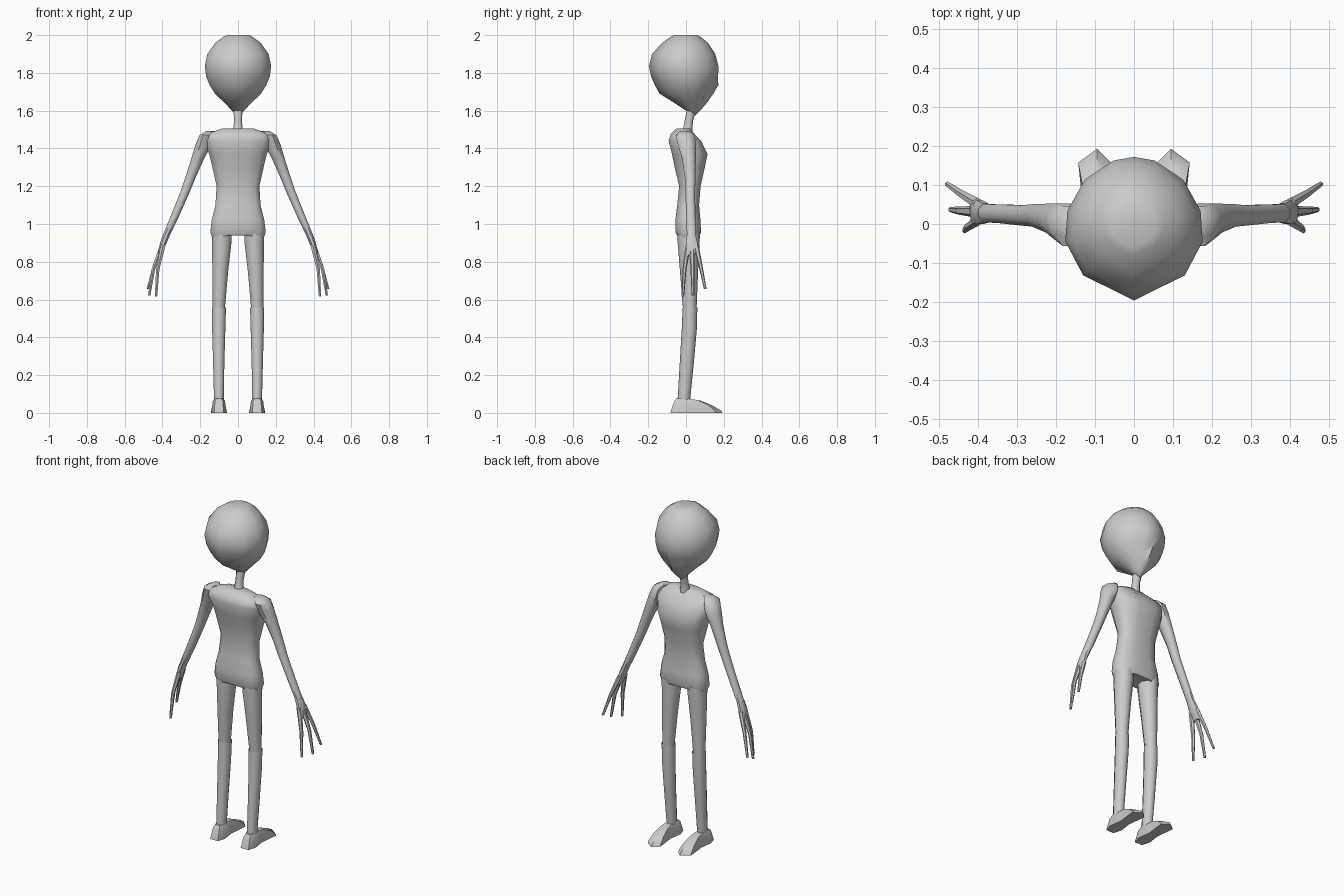
import bpy, bmesh, math
from mathutils import Vector

grey = bpy.data.materials.new("soft grey")
grey.diffuse_color = (0.6, 0.6, 0.6, 1)


def circle(n, power=1.0):
    # unit outline; power below 1 gives a boxier section
    out = []
    for k in range(n):
        a = 2 * math.pi * (k + 0.5) / n
        c, s = math.cos(a), math.sin(a)
        out.append((math.copysign(abs(c) ** power, c), math.copysign(abs(s) ** power, s)))
    return out


def loft(name, rings, outline, tweak=None, angle=50):
    # rings: (centre x, centre y, z, half width x, half depth y)
    bm = bmesh.new()
    loops = []
    for cx, cy, z, rx, ry in rings:
        loops.append([bm.verts.new((cx + rx * u, cy + ry * v, z)) for u, v in outline])
    n = len(outline)
    for a, b in zip(loops, loops[1:]):
        for i in range(n):
            j = (i + 1) % n
            bm.faces.new((a[i], a[j], b[j], b[i]))
    for loop in (loops[0], loops[-1]):
        c = bm.verts.new(sum((v.co for v in loop), Vector()) / n)
        for i in range(n):
            bm.faces.new((loop[i], loop[(i + 1) % n], c))
    if tweak:
        for v in bm.verts:
            tweak(v.co)
    bmesh.ops.recalc_face_normals(bm, faces=bm.faces)
    me = bpy.data.meshes.new(name)
    bm.to_mesh(me)
    bm.free()
    ob = bpy.data.objects.new(name, me)
    bpy.context.collection.objects.link(ob)
    me.materials.append(grey)
    bpy.ops.object.select_all(action='DESELECT')
    ob.select_set(True)
    bpy.context.view_layer.objects.active = ob
    bpy.ops.object.shade_smooth_by_angle(angle=math.radians(angle))
    return ob


def pair(name, rings, outline, tweak=None, angle=50):
    # right-hand part mirrored to the other side
    ob = loft(name, rings, outline, tweak, angle)
    ob.modifiers.new("mirror", 'MIRROR')
    return ob


# Head: skull outline with a pointed back, a tapering chin and sunken eyes
half = [(0, -1), (.74, -.65), (1, -.18), (.97, .25), (.72, .68), (.3, .95)]
skull = half + [(0, 1)] + [(-x, y) for x, y in half[:0:-1]]
profile = [(1.575, .008, .03, .05), (1.60, .032, .0, .075), (1.64, .07, -.06, .11),
           (1.69, .122, -.14, .145), (1.735, .15, -.165, .165), (1.78, .168, -.185, .17),
           (1.835, .176, -.196, .172), (1.90, .162, -.18, .155), (1.96, .12, -.125, .115),
           (1.992, .075, -.08, .075), (2.0, .06, -.06, .06)]


def face(co):
    if co.y > .06 and 1.68 < co.z < 1.76:
        if .02 < abs(co.x) < .07:
            co.y -= .03
        elif abs(co.x) < .02 and co.z > 1.72:
            co.y += .006


loft("head", [(0, (b + f) / 2, z, w, (f - b) / 2) for z, w, b, f in profile],
     skull, face, 60)

# Neck
loft("neck", [(0, .005, 1.47, .035, .035), (0, .01, 1.51, .026, .026),
              (0, .016, 1.55, .022, .024), (0, .03, 1.61, .027, .028)], circle(8))


# Torso, with the underside arched between the legs
def arch(co):
    if co.z < .94:
        co.z += .025 * max(0, 1 - abs(co.x) / .12)


body = [(.925, .135, -.045, .07), (.955, .146, -.055, .078), (1.02, .139, -.055, .075),
        (1.10, .119, -.045, .068), (1.20, .113, -.035, .076), (1.30, .135, -.058, .098),
        (1.37, .152, -.072, .112), (1.44, .175, -.09, .078), (1.475, .165, -.08, .045),
        (1.505, .085, -.05, .02)]
loft("torso", [(0, (b + f) / 2, z, w * 1.03, (f - b) / 2 * 1.05) for z, w, b, f in body],
     circle(12, .75), arch, 60)

# Arms, from the sloping shoulder to the wrist
pair("arm", [(.145, -.005, 1.492, .025, .03), (.168, -.005, 1.47, .040, .055),
             (.182, .005, 1.42, .047, .052), (.212, .015, 1.35, .037, .040),
             (.25, .022, 1.25, .030, .031), (.28, .022, 1.17, .027, .028),
             (.335, .026, 1.04, .024, .026), (.384, .028, .93, .020, .025)], circle(8))

# Palms and three long fingers on each hand
pair("palm", [(.380, .028, .94, .021, .026), (.395, .030, .90, .019, .033),
              (.408, .033, .86, .014, .036), (.414, .034, .835, .008, .030)], circle(8))
fingers = [("front_finger", (.40, .052, .89), (.442, .077, .78), (.478, .102, .655)),
           ("middle_finger", (.408, .032, .87), (.448, .034, .76), (.470, .037, .622)),
           ("rear_finger", (.396, .012, .89), (.425, -.008, .76), (.434, -.017, .615))]
for name, *joints in fingers:
    pair(name, [(*p, r, r) for p, r in zip(joints, (.015, .0105, .007))], circle(6))

# Legs: thighs, then slightly wider-topped shins
pair("thigh", [(.086, .014, .96, .054, .060), (.086, .014, .90, .054, .058),
               (.094, .016, .75, .044, .048), (.102, .020, .55, .034, .036)], circle(10))
pair("shin", [(.101, .020, .535, .036, .038), (.101, .021, .557, .039, .039),
              (.102, .018, .45, .037, .040), (.102, .003, .25, .031, .037),
              (.101, -.012, .06, .027, .033)][::1], circle(10))


# Feet: long wedges with a pointed toe and a flat sole
sole = [(-.6, -1), (.6, -1), (.95, -.65), (.7, -.1), (1, .74), (-.15, 1), (-1, .74),
        (-.7, -.1), (-.95, -.65)]


def instep(co):
    if co.z > .03 and co.y > .02:
        co.z -= (co.y - .02) * .2


pair("foot", [(.101, .055, 0, .042, .138), (.101, .054, .012, .041, .133),
              (.101, .04, .062, .034, .102), (.101, .015, .076, .025, .065)],
     sole, instep, 40)
